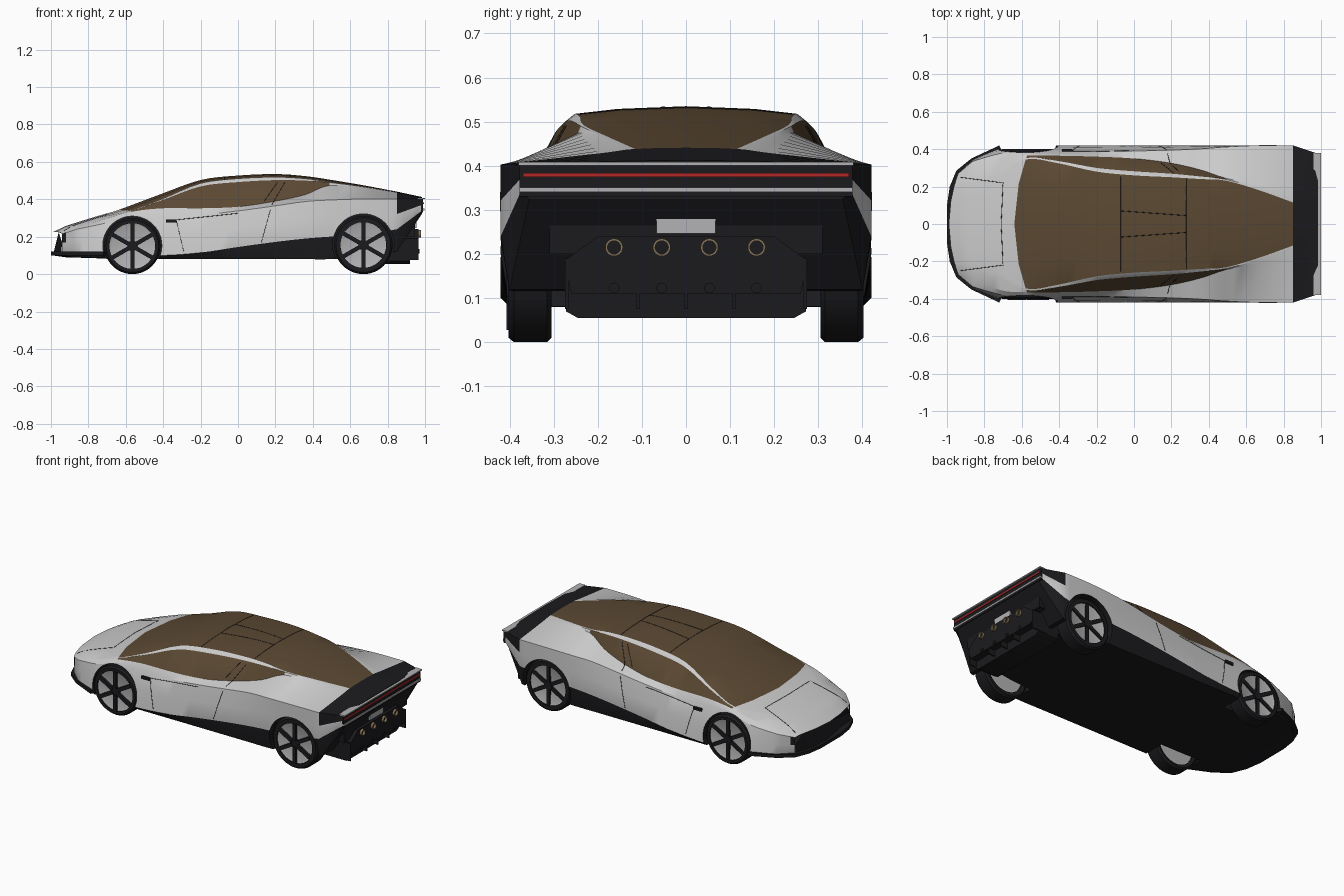
import bpy, bmesh, math
from mathutils import Vector
from mathutils.bvhtree import BVHTree

if "Cube" in bpy.data.objects:
    bpy.data.objects.remove(bpy.data.objects["Cube"])


def material(name, r, g, b):
    m = bpy.data.materials.new(name)
    m.diffuse_color = (r, g, b, 1)
    m.use_nodes = True
    m.node_tree.nodes["Principled BSDF"].inputs["Base Color"].default_value = m.diffuse_color
    return m


SILVER = material("silver_paint", .66, .67, .68)
GLASS = material("bronze_glass", .105, .066, .033)
BLACK = material("black_trim", .011, .011, .013)
RED = material("red_light", .45, .02, .02)
GREY = material("light_grey", .45, .45, .46)
BRASS = material("exhaust_brass", .25, .18, .10)


def finish(name, bm, mats, angle=30):
    bmesh.ops.recalc_face_normals(bm, faces=bm.faces)
    me = bpy.data.meshes.new(name)
    bm.to_mesh(me)
    bm.free()
    ob = bpy.data.objects.new(name, me)
    bpy.context.collection.objects.link(ob)
    for m in mats:
        me.materials.append(m)
    smooth(ob, angle)
    return ob


def smooth(ob, angle=30):
    bpy.ops.object.select_all(action='DESELECT')
    ob.select_set(True)
    bpy.context.view_layer.objects.active = ob
    bpy.ops.object.shade_smooth_by_angle(angle=math.radians(angle))


def box(name, x, y, z, mat):
    bm = bmesh.new()
    bmesh.ops.create_cube(bm, size=1)
    for v in bm.verts:
        for i, (a, b) in enumerate((x, y, z)):
            v.co[i] = a if v.co[i] < 0 else b
    return finish(name, bm, [mat])


def prism(name, half, axis, a, b, mat):
    """Mirror a half outline over y=0 and extrude it along axis (0 = x, 2 = z)."""
    outline = list(half) + [(u, -v) for u, v in reversed(half)]
    bm = bmesh.new()
    rings = [[bm.verts.new((t, v, u) if axis == 0 else (u, v, t)) for u, v in outline] for t in (a, b)]
    n = len(outline)
    for i in range(n):
        bm.faces.new((rings[0][i], rings[0][(i + 1) % n], rings[1][(i + 1) % n], rings[1][i]))
    bm.faces.new(rings[0])
    bm.faces.new(rings[1])
    return finish(name, bm, [mat])


def lathe(name, profile, centre, axis, mat, n=48):
    """Closed (radius, offset) loop turned about the x or y axis."""
    bm = bmesh.new()
    rings = []
    for i in range(n):
        c, s = math.cos(2 * math.pi * i / n), math.sin(2 * math.pi * i / n)
        rings.append([bm.verts.new(Vector(centre) + (Vector((r * c, o, r * s)) if axis == 'y'
                     else Vector((o, r * c, r * s)))) for r, o in profile])
    m = len(profile)
    for i in range(n):
        p, q = rings[i], rings[(i + 1) % n]
        for j in range(m):
            bm.faces.new((p[j], p[(j + 1) % m], q[(j + 1) % m], q[j]))
    bmesh.ops.remove_doubles(bm, verts=bm.verts, dist=1e-5)
    return finish(name, bm, [mat])


# Body stations: x, top z, glass edge y z, belt y z, shoulder y z
UPPER = [(-.99, .225, .20, .225, .25, .222, .27, .215),
         (-.92, .258, .21, .258, .29, .25, .335, .24),
         (-.76, .308, .25, .305, .355, .295, .38, .275),
         (-.64, .343, .345, .338, .365, .333, .38, .318),
         (-.42, .425, .325, .400, .365, .352, .382, .318),
         (-.20, .503, .28, .485, .36, .352, .385, .318),
         (0, .527, .26, .510, .35, .360, .39, .338),
         (.20, .535, .25, .518, .325, .390, .395, .365),
         (.36, .524, .24, .510, .288, .425, .402, .388),
         (.49, .505, .232, .492, .245, .474, .412, .396),
         (.67, .475, .18, .467, .21, .458, .42, .402),
         (.85, .441, .115, .438, .18, .430, .42, .403),
         (.985, .412, .115, .411, .20, .409, .375, .402)]
# Nose sweep, lower half width, silver bottom z, floor z
LOWER = [(.05, .27, .12, .10), (.06, .345, .115, .09), (.07, .412, .11, .085), (.09, .42, .105, .08),
         (.02, .42, .10, .08), (0, .42, .115, .08), (0, .42, .145, .08), (0, .42, .172, .08),
         (0, .42, .19, .08), (0, .42, .20, .08), (0, .422, .21, .09), (0, .42, .24, .12), (0, .375, .34, .325)]
ROWS = [a + b for a, b in zip(UPPER, LOWER)]
STEPS = 4


def blend(i, t):
    a, b = ROWS[i], ROWS[i + 1]
    if i in (0, 11):
        return [u + (v - u) * t for u, v in zip(a, b)]
    p, q = ROWS[max(i - 1, 1)], ROWS[min(i + 2, 11)]
    return [.5 * (2 * u + (v - o) * t + (2 * o - 5 * u + 4 * v - w) * t * t + (3 * u - o - 3 * v + w) * t ** 3)
            for o, u, v, w in zip(p, a, b, q)]


def section(row):
    x, zt, yr, zr, yw, zw, ys, zs, k, yb, zl, zb = row
    half = [(0, zt), (yr * .62, zt - (zt - zr) * .36), (yr, zr),
            (yr + (yw - yr) * .2 + .004, zr + (zw - zr) * .12), (yw, zw), (ys, zs),
            ((ys + 2 * yb) / 3, (zs + zl) / 2), (yb, zl), (yb - .02, zb), (yb * .55, zb), (0, zb)]
    ring = half + [(-y, z) for y, z in half[9:0:-1]]
    return [(x + k * (y / yb) ** 2, y, z) for y, z in ring]


# Lofted car body, coloured strip by strip
bm = bmesh.new()
rings = [[bm.verts.new(c) for c in section(blend(i, s / STEPS))] for i in range(12) for s in range(STEPS)]
rings.append([bm.verts.new(c) for c in section(ROWS[12])])
for r in range(len(rings) - 1):
    st = r // STEPS
    for j in range(20):
        strip = min(j, 19 - j)
        f = bm.faces.new((rings[r][j], rings[r][(j + 1) % 20], rings[r + 1][(j + 1) % 20], rings[r + 1][j]))
        glass = (strip < 2 and 3 <= st < 11) or (strip == 3 and 3 <= st < 9)
        dark = strip >= 7 or (st == 11 and strip < 6) or (r == 0 and strip == 5)
        f.material_index = 1 if glass else 2 if dark else 0
for ring in (rings[0], rings[-1]):
    bm.faces.new(ring).material_index = 2
bmesh.ops.recalc_face_normals(bm, faces=bm.faces)
surface = BVHTree.FromBMesh(bm)
body = finish("car_body", bm, [SILVER, GLASS, BLACK])

# Wheel arches
WHEELS = [(-.565, .15, "front"), (.67, .156, "rear")]
for x, radius, label in WHEELS:
    for side in (-1, 1):
        cutter = lathe("arch_cutter", [(0, .27), (radius + .008, .27), (radius + .008, .6), (0, .6)],
                       (x, 0 if side > 0 else -.87, radius + .002), 'y', BLACK)
        cutter.hide_render = True
        mod = body.modifiers.new("arch", 'BOOLEAN')
        mod.object, mod.operation, mod.solver = cutter, 'DIFFERENCE', 'EXACT'
        mod.material_mode = 'TRANSFER'
        bpy.context.view_layer.objects.active = body
        bpy.ops.object.modifier_apply(modifier=mod.name)
        bpy.data.objects.remove(cutter)
smooth(body, 25)

# Wheels: tyre, pale disc, six dark spokes, hub
for x, radius, label in WHEELS:
    for side, s in (("right", -1), ("left", 1)):
        c, tag = (x, 0, radius), label + "_" + side
        R = radius
        lathe(tag + "_tyre", [(r, s * y) for r, y in ((.122, .31), (R - .01, .305), (R, .315), (R, .39),
              (R - .01, .402), (.122, .402))], c, 'y', BLACK)
        lathe(tag + "_rim", [(r, s * y) for r, y in ((0, .32), (.123, .32), (.123, .395), (.112, .39), (0, .385))],
              c, 'y', GREY)
        lathe(tag + "_hub", [(r, s * y) for r, y in ((0, .37), (.028, .37), (.026, .401), (0, .401))], c, 'y', BLACK, 24)
        for i in range(6):
            sp = box(tag + "_spoke", (-.011, .011), (s * .395 - .012, s * .395 + .003), (.02, .122), BLACK)
            sp.rotation_euler = (0, i * math.pi / 3, 0)
            sp.location = c

# Front lip
prism("front_lip", [(-1, .1), (-.985, .2), (-.95, .285), (-.87, .35), (-.72, .42), (-.70, .38)], 2, .10, .12, BLACK)

# Tail lights and trim bars
box("tail_top_trim", (.96, 1.0), (-.38, .38), (.401, .408), GREY)
box("tail_panel", (.95, .99), (-.377, .377), (.33, .402), BLACK)
box("tail_light", (.98, .994), (-.37, .37), (.375, .384), RED)
box("tail_lower_trim", (.96, .996), (-.377, .377), (.34, .351), GREY)
box("rear_panel", (.85, .945), (-.31, .31), (.2, .335), BLACK)
box("plate", (.93, .955), (-.067, .067), (.247, .315), GREY)

# Diffuser, fins and exhausts
prism("exhaust_panel", [(.11, .26), (.185, .275), (.24, .2)], 0, .86, .965, BLACK)
prism("diffuser", [(.055, .245), (.07, .272), (.18, .275)], 0, .78, .92, BLACK)
for y in (-.27, -.108, 0, .108, .27):
    box("diffuser_fin", (.85, .965), (y - .004, y + .004), (.075, .19), BLACK)
for y in (-.163, -.055, .053, .16):
    lathe("exhaust_ring", [(.015, -.03), (.02, -.03), (.02, .014), (.015, .014)], (.965, y, .215), 'x', BRASS, 24)
    lathe("diffuser_stud", [(0, -.1), (.012, -.1), (.012, .01), (0, .01)], (.96, y, .123), 'x', BLACK, 16)


def seam(name, pts, axis, width=.0017):
    """Thin dark line dropped onto the body along y (sides) or z (top), mirrored."""
    for s in (-1, 1):
        cu = bpy.data.curves.new(name, 'CURVE')
        cu.dimensions, cu.bevel_depth, cu.bevel_resolution = '3D', width, 0
        path = []
        for (a, b), (c, d) in zip(pts, pts[1:]):
            for i in range(9):
                u, v = a + (c - a) * i / 8, b + (d - b) * i / 8
                o, dr = ((u, s, v), (0, -s, 0)) if axis == 'y' else ((u, s * v, 1), (0, 0, -1))
                hit = surface.ray_cast(Vector(o), Vector(dr))[0]
                if hit:
                    path.append(hit)
        sp = cu.splines.new('POLY')
        sp.points.add(len(path) - 1)
        for p, h in zip(sp.points, path):
            p.co = (*h, 1)
        ob = bpy.data.objects.new(name, cu)
        bpy.context.collection.objects.link(ob)
        cu.materials.append(BLACK)


# Panel gaps
seam("door_front_gap", [(-.33, .29), (-.29, .12)], 'y')
seam("door_rear_gap", [(.25, .49), (.18, .37), (.125, .17)], 'y')
seam("window_divider", [(.21, .49), (.14, .39)], 'y')
seam("door_top_gap", [(-.33, .29), (0, .325)], 'y')
seam("hood_gap", [(-.71, 0), (-.70, .22), (-.93, .25)], 'z')
seam("roof_front_gap", [(-.07, 0), (-.07, .255)], 'z')
seam("roof_rear_gap", [(.28, 0), (.28, .24)], 'z')
seam("roof_panel_gap", [(-.07, .07), (.28, .045)], 'z')

# Small side vents behind the front wheels
for s in (-1, 1):
    box("side_vent", (-.385, -.33), (s * .392 - .01, s * .392 + .01), (.277, .293), BLACK)
